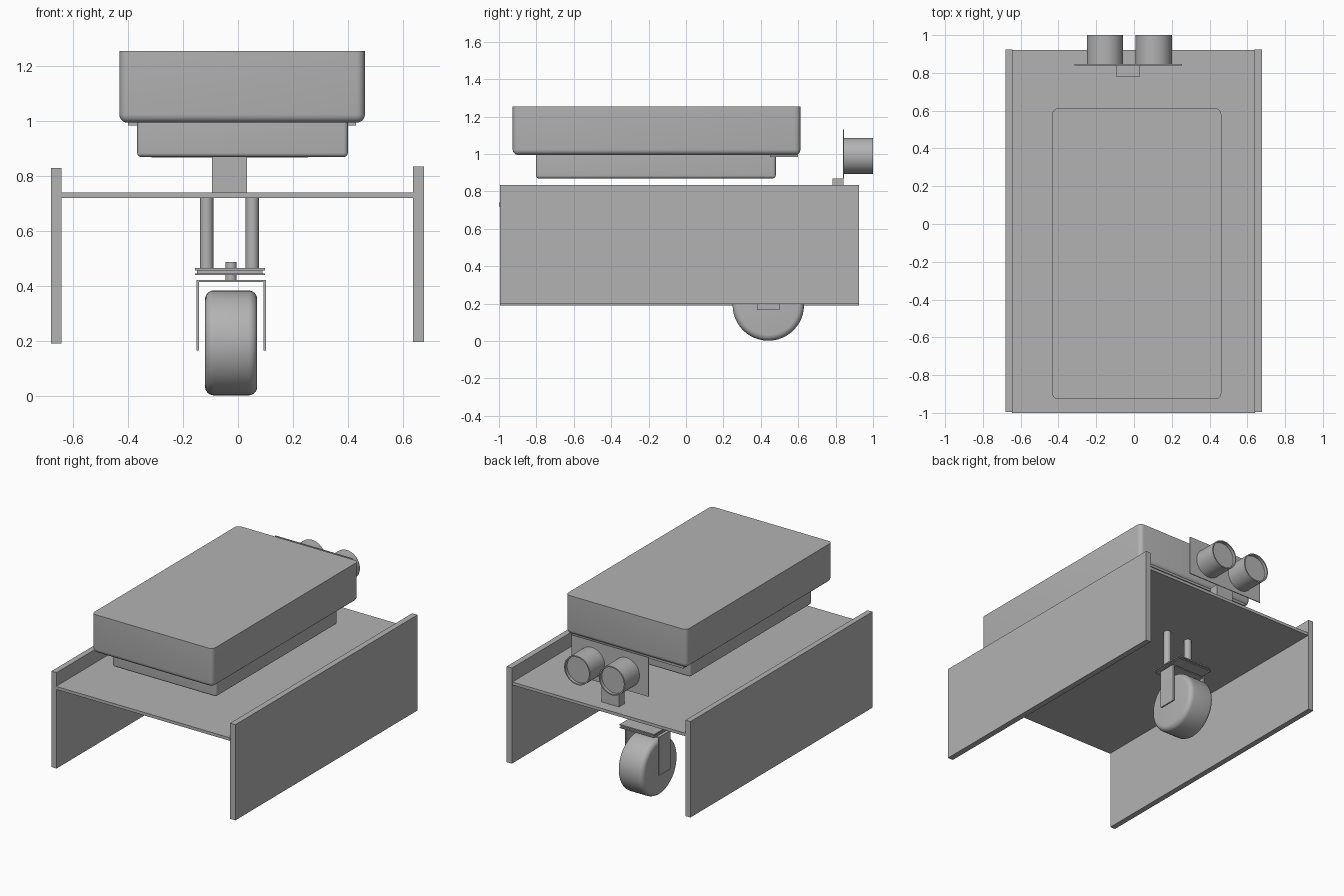
import bpy, bmesh, math
from mathutils import Matrix, Vector

cube = bpy.data.objects.get("Cube")
if cube:
    bpy.data.objects.remove(cube, do_unlink=True)

grey = bpy.data.materials.new("plain grey")
grey.use_nodes = True
colour = (0.45, 0.45, 0.45, 1)
grey.diffuse_color = colour
grey.node_tree.nodes["Principled BSDF"].inputs["Base Color"].default_value = colour


def finish(name, bm, smooth=False):
    mesh = bpy.data.meshes.new(name)
    bmesh.ops.recalc_face_normals(bm, faces=bm.faces)
    bm.to_mesh(mesh)
    bm.free()
    mesh.materials.append(grey)
    ob = bpy.data.objects.new(name, mesh)
    bpy.context.collection.objects.link(ob)
    if smooth:
        bpy.ops.object.select_all(action='DESELECT')
        ob.select_set(True)
        bpy.context.view_layer.objects.active = ob
        bpy.ops.object.shade_smooth_by_angle(angle=math.radians(35))
    return ob


def box(name, x, y, z, radius=0):
    """Box from axis ranges; a radius rounds every edge but the top rim."""
    bm = bmesh.new()
    bmesh.ops.create_cube(bm, size=1)
    for v in bm.verts:
        v.co = Vector(r[0] if c < 0 else r[1] for c, r in zip(v.co, (x, y, z)))
    if radius:
        rounded = [e for e in bm.edges if min(v.co.z for v in e.verts) < z[1] - 0.001]
        bmesh.ops.bevel(bm, geom=rounded, offset=radius, segments=5,
                        profile=0.5, affect='EDGES')
    return finish(name, bm, radius > 0)


def cylinder(name, centre, radius, depth, axis='Z', rim=0, recess=0):
    """Cylinder with optional rounded rims or a recessed far end."""
    bm = bmesh.new()
    bmesh.ops.create_cone(bm, cap_ends=True, segments=48, radius1=radius,
                          radius2=radius, depth=depth)
    if rim:
        edges = [e for e in bm.edges if abs(e.verts[0].co.z - e.verts[1].co.z) < 0.001]
        bmesh.ops.bevel(bm, geom=edges, offset=rim, segments=6,
                        profile=0.5, affect='EDGES')
    if recess:
        bm.normal_update()
        cap = [f for f in bm.faces if f.normal.z > 0.9]
        bmesh.ops.inset_region(bm, faces=cap, thickness=0.008)
        wall = bmesh.ops.extrude_face_region(bm, geom=cap)
        verts = [g for g in wall["geom"] if isinstance(g, bmesh.types.BMVert)]
        bmesh.ops.translate(bm, vec=(0, 0, -recess), verts=verts)
        bmesh.ops.delete(bm, geom=[f for f in cap if f.is_valid], context='FACES')
    turn = {'Z': Matrix(), 'X': Matrix.Rotation(math.pi / 2, 4, 'Y'),
            'Y': Matrix.Rotation(-math.pi / 2, 4, 'X')}[axis]
    bmesh.ops.transform(bm, matrix=Matrix.Translation(centre) @ turn, verts=bm.verts)
    return finish(name, bm, True)


# Chassis: deck between two upright side panels
box("deck", (-0.645, 0.64), (-1, 0.92), (0.72, 0.74))
box("right_side_panel", (-0.68, -0.643), (-0.995, 0.925), (0.19, 0.83))
box("left_side_panel", (0.638, 0.677), (-0.995, 0.925), (0.197, 0.835))

# Raised case with a narrower base and a rear lip
box("upper_case", (-0.432, 0.462), (-0.927, 0.612), (0.995, 1.255), 0.03)
box("lower_case", (-0.367, 0.4), (-0.802, 0.48), (0.87, 1.0), 0.015)
box("rear_lip", (-0.4, 0.43), (0.45, 0.6), (0.985, 1.0))

# Rear sensor: mount, board and two open-ended barrels
box("sensor_mount", (-0.095, 0.033), (0.782, 0.843), (0.74, 0.87))
box("sensor_board", (-0.315, 0.255), (0.84, 0.846), (0.868, 1.13))
for side, x in (("right", -0.153), ("left", 0.104)):
    cylinder(side + "_sensor_barrel", (x, 0.922, 0.99), 0.096, 0.156, 'Y', recess=0.02)

# Caster: posts, swivel plates, stem, fork and wheel
for side, x in (("right", -0.114), ("left", 0.052)):
    cylinder(side + "_caster_post", (x, 0.385, 0.592), 0.024, 0.256)
box("upper_swivel_plate", (-0.157, 0.098), (0.32, 0.56), (0.457, 0.465))
box("swivel_core", (-0.15, 0.09), (0.33, 0.55), (0.446, 0.457))
box("lower_swivel_plate", (-0.157, 0.098), (0.32, 0.56), (0.44, 0.446))
cylinder("caster_stem", (-0.025, 0.44, 0.453), 0.02, 0.07)
box("fork_top", (-0.152, 0.102), (0.38, 0.5), (0.415, 0.422))
box("right_fork_leg", (-0.152, -0.142), (0.38, 0.5), (0.165, 0.42))
box("left_fork_leg", (0.092, 0.102), (0.38, 0.5), (0.165, 0.42))
cylinder("caster_wheel", (-0.025, 0.44, 0.193), 0.191, 0.19, 'X', rim=0.032)
